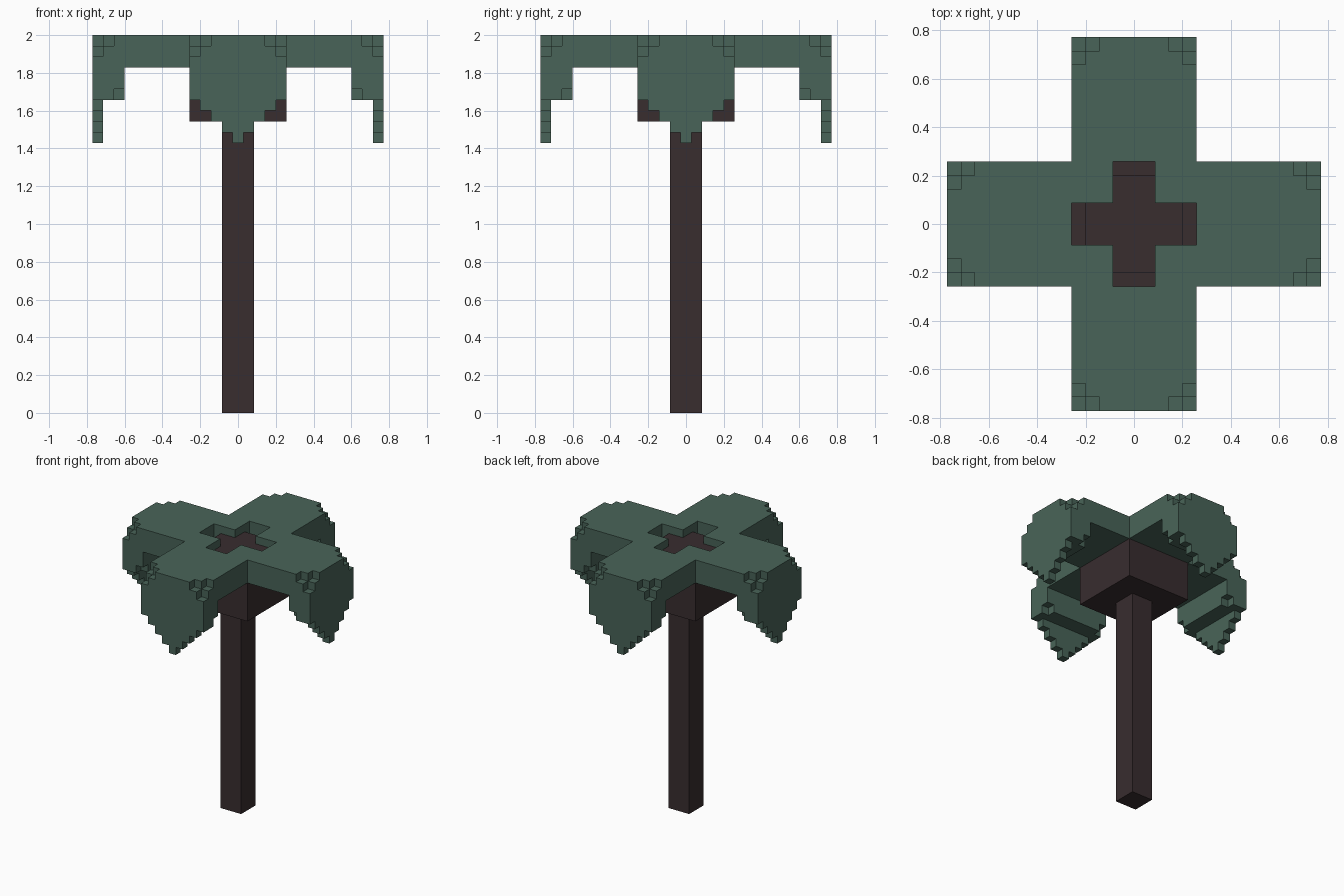
import bpy, bmesh
from mathutils import Vector

if "Cube" in bpy.data.objects:
    bpy.data.objects.remove(bpy.data.objects["Cube"])

U = 2 / 35  # edge length of one block


def material(name, rgb):
    m = bpy.data.materials.new(name)
    m.diffuse_color = (*rgb, 1)
    m.use_nodes = True
    m.node_tree.nodes["Principled BSDF"].inputs["Base Color"].default_value = m.diffuse_color
    return m


GREEN = material("leaf green", (0.066, 0.127, 0.098))
BROWN = material("dark bark", (0.040, 0.026, 0.028))


def block_mesh(name, cells, mat):
    """Skin a set of unit blocks with their exposed faces, merging flat areas."""
    bm = bmesh.new()
    verts = {}

    def vert(p):
        key = tuple(round(c * 2) for c in p)
        if key not in verts:
            verts[key] = bm.verts.new(Vector(p) * U)
        return verts[key]

    for c in cells:
        centre = Vector((c[0], c[1], c[2] + 0.5))
        for axis in range(3):
            for sign in (-1, 1):
                n = [0, 0, 0]
                n[axis] = sign
                if (c[0] + n[0], c[1] + n[1], c[2] + n[2]) in cells:
                    continue
                u, v = Vector((0, 0, 0)), Vector((0, 0, 0))
                u[(axis + 1) % 3] = 0.5
                v[(axis + 2) % 3] = 0.5 * sign
                mid = centre + Vector(n) * 0.5
                bm.faces.new([vert(mid + p) for p in (-u - v, u - v, u + v, -u + v)])
    bmesh.ops.dissolve_limit(bm, angle_limit=0.01, verts=bm.verts[:], edges=bm.edges[:])
    me = bpy.data.meshes.new(name)
    bm.to_mesh(me)
    bm.free()
    me.materials.append(mat)
    ob = bpy.data.objects.new(name, me)
    bpy.context.collection.objects.link(ob)
    return ob


def box(x, y, z0, z1):
    return {(i, j, k) for i in range(-x, x + 1) for j in range(-y, y + 1)
            for k in range(z0, z1)}


def is_leaf(i, j, k):
    a, b = max(abs(i), abs(j)), min(abs(i), abs(j))  # along and across a frond
    if b > 4 or (a <= 4 and b <= 1):                 # outside cross / centre hole
        return False
    if a > 4 and (13 - a) + (4 - b) + (34 - k) <= 1:  # clipped upper corners
        return False
    if (a, b, k) == (11, 4, 29):                     # clipped inner lower corners
        return False
    return k >= 32 or (a >= 11 and k >= 29) or (a == 13 and k >= 25 + b)


# Cross-shaped canopy with drooping pointed fronds
block_mesh("canopy", {c for c in box(13, 13, 25, 35) if is_leaf(*c)}, GREEN)

# Crown under the canopy, with a stepped plus rising into the centre hole
crown = box(4, 4, 27, 32) | box(4, 1, 32, 33) | box(1, 4, 32, 33)
crown |= box(3, 1, 33, 34) | box(1, 3, 33, 34)
block_mesh("crown", crown, BROWN)

# Straight square trunk
block_mesh("trunk", box(1, 1, 0, 27), BROWN)
